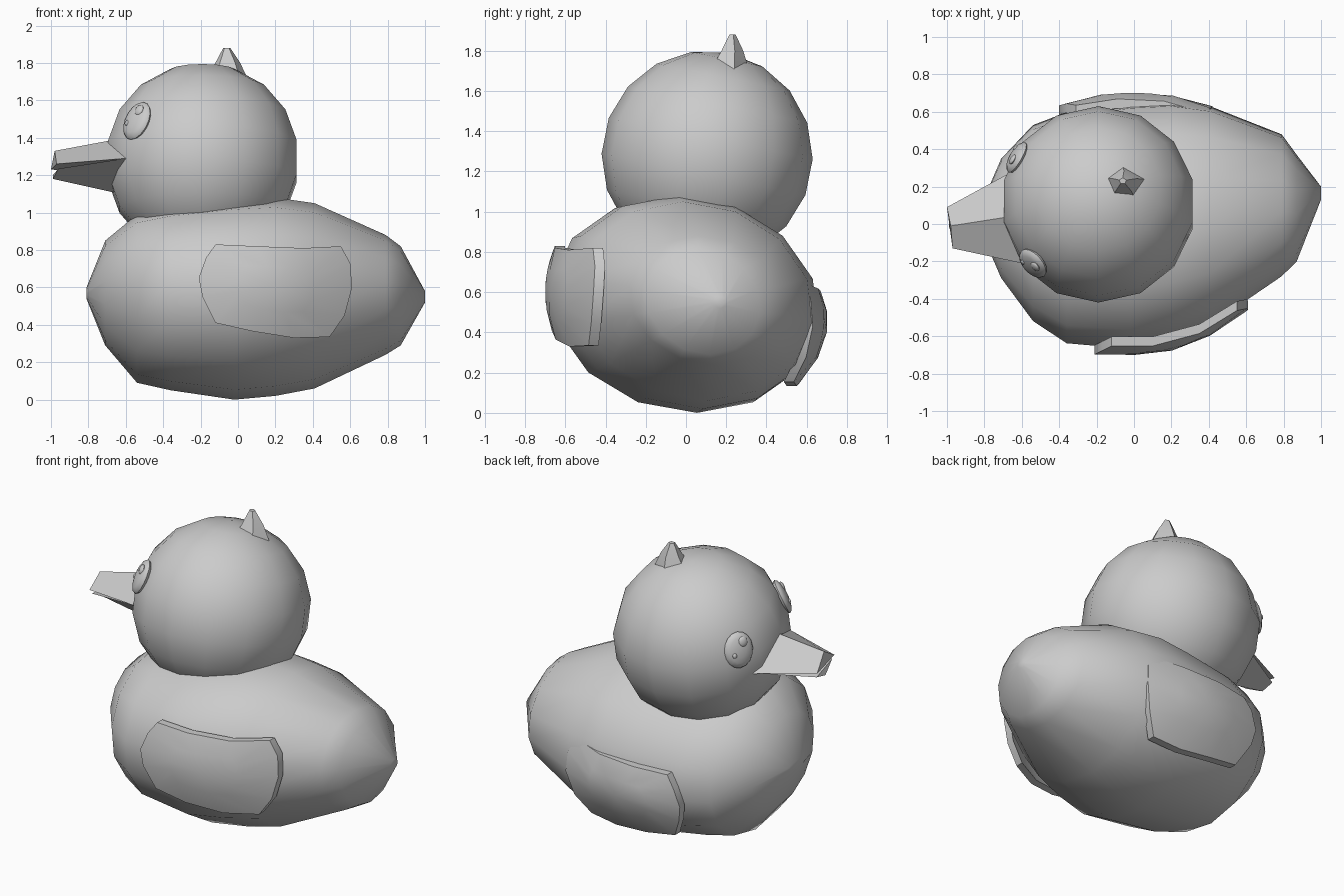
import bpy, bmesh, math
from mathutils import Vector, Matrix

if "Cube" in bpy.data.objects:
    bpy.data.objects.remove(bpy.data.objects["Cube"])


def finish(name, bm, angle=35):
    bmesh.ops.recalc_face_normals(bm, faces=bm.faces)
    me = bpy.data.meshes.new(name)
    bm.to_mesh(me)
    bm.free()
    ob = bpy.data.objects.new(name, me)
    bpy.context.collection.objects.link(ob)
    bpy.ops.object.select_all(action='DESELECT')
    ob.select_set(True)
    bpy.context.view_layer.objects.active = ob
    if angle:
        bpy.ops.object.shade_smooth_by_angle(angle=math.radians(angle))
    return ob


def loft(bm, rings):
    """Skin a list of equal-length point rings and cap the ends."""
    loops = [[bm.verts.new(p) for p in r] for r in rings]
    n = len(loops[0])
    for a, b in zip(loops, loops[1:]):
        for i in range(n):
            bm.faces.new((a[i], a[(i + 1) % n], b[(i + 1) % n], b[i]))
    bm.faces.new(loops[0])
    bm.faces.new(loops[-1])


# Body: rings along x as (x, y min, y max, z min, z max), leaning slightly
sections = [
    (-0.81, -0.06, 0.12, 0.54, 0.60), (-0.71, -0.29, 0.35, 0.29, 0.85),
    (-0.54, -0.52, 0.53, 0.09, 0.99), (-0.36, -0.64, 0.60, 0.05, 1.03),
    (-0.02, -0.67, 0.65, 0.00, 1.07), (0.20, -0.62, 0.66, 0.02, 1.08),
    (0.41, -0.54, 0.63, 0.06, 1.05), (0.79, -0.28, 0.48, 0.24, 0.88),
    (0.87, -0.20, 0.37, 0.29, 0.82), (1.00, 0.13, 0.20, 0.52, 0.58)]
N = 14
bm = bmesh.new()
rings = []
for x, y0, y1, z0, z1 in sections:
    ring = []
    for i in range(N):
        a = math.tau * i / N
        dz = (z1 - z0) / 2 * math.cos(a)
        ring.append((x, (y0 + y1) / 2 + (y1 - y0) / 2 * math.sin(a) - 0.12 * dz,
                     (z0 + z1) / 2 + dz))
    rings.append(ring)
loft(bm, rings)
finish("body", bm, 40)

# Head
HEAD = Vector((-0.19, 0.105, 1.275))
bm = bmesh.new()
bmesh.ops.create_uvsphere(bm, u_segments=14, v_segments=9, radius=0.525,
                          matrix=Matrix.Translation(HEAD) @ Matrix.Rotation(-0.2, 4, 'X'))
finish("head", bm, 40)

# Wings: curved plates following the body sides
outline = [(-0.12, 0.83), (0.1, 0.82), (0.35, 0.81), (0.55, 0.82), (0.6, 0.73),
           (0.61, 0.6), (0.57, 0.45), (0.49, 0.335), (0.3, 0.33), (0.08, 0.365),
           (-0.12, 0.41), (-0.19, 0.55), (-0.21, 0.65), (-0.17, 0.76)]


def near_y(x, z):
    return -0.70 + 0.69 * max(0, x - 0.02) ** 2 + 0.9 * (z - 0.6) ** 2


def far_y(x, z):
    return 0.705 - 0.42 * x * x - 1.4 * max(0, 0.46 - z) ** 2 - 1.5 * max(0, z - 0.46) ** 2


def wing(name, surf, dx, dz, slope, side):
    bm = bmesh.new()
    pts = [(x + dx, z + dz + slope * (x + dx)) for x, z in outline]
    cx = sum(p[0] for p in pts) / len(pts)
    cz = sum(p[1] for p in pts) / len(pts)
    layers = []
    for depth in (0, 0.05):
        rim, mid = [], []
        for x, z in pts:
            mx, mz = cx + (x - cx) * 0.5, cz + (z - cz) * 0.5
            rim.append(bm.verts.new((x, surf(x, z) - side * depth, z)))
            mid.append(bm.verts.new((mx, surf(mx, mz) - side * depth, mz)))
        c = bm.verts.new((cx, surf(cx, cz) - side * depth, cz))
        n = len(rim)
        for i in range(n):
            j = (i + 1) % n
            bm.faces.new((rim[i], rim[j], mid[j], mid[i]))
            bm.faces.new((mid[i], mid[j], c))
        layers.append(rim)
    a, b = layers
    for i in range(len(a)):
        j = (i + 1) % len(a)
        bm.faces.new((a[i], a[j], b[j], b[i]))
    finish(name, bm, 35)


wing("near_wing", near_y, 0, 0, 0, -1)
wing("far_wing", far_y, -0.19, -0.205, 0.08, 1)

# Beak: two triangular halves, slightly open at the tip
beaks = {
    "upper_beak": ([(-0.60, -0.21, 1.29), (-0.66, 0.04, 1.39), (-0.67, 0.27, 1.21)],
                   [(-0.97, -0.13, 1.26), (-0.98, -0.01, 1.33), (-1.0, 0.09, 1.23)]),
    "lower_beak": ([(-0.60, -0.21, 1.29), (-0.63, 0.02, 1.10), (-0.67, 0.26, 1.21)],
                   [(-0.96, -0.12, 1.235), (-0.99, -0.01, 1.18), (-0.99, 0.08, 1.20)])}
for name, (base, tip) in beaks.items():
    bm = bmesh.new()
    # extend the root into the head
    root = [(HEAD + (Vector(p) - HEAD) * 0.8) for p in base]
    loft(bm, [root, base, tip])
    finish(name, bm, 0)


# Eyes: flattened spheres with two small highlights
def eye(name, pos):
    pos = Vector(pos)
    n = (pos - HEAD).normalized()
    right = Vector((0, 0, 1)).cross(n).normalized()
    up = n.cross(right)
    frame = Matrix((right, up, n)).transposed().to_4x4()
    parts = [("", 0, 0, 0, 0.092, 0.11, 0.035),
             ("_large_highlight", 0.02, 0.05, 0.026, 0.029, 0.032, 0.014),
             ("_small_highlight", -0.04, -0.025, 0.028, 0.014, 0.016, 0.010)]
    for suffix, u, v, w, a, b, c in parts:
        bm = bmesh.new()
        m = (Matrix.Translation(pos + right * u + up * v + n * w) @ frame
             @ Matrix.Diagonal((a, b, c, 1)))
        bmesh.ops.create_uvsphere(bm, u_segments=16, v_segments=8, radius=1, matrix=m)
        finish(name + suffix, bm, 45)


eye("near_eye", (-0.54, -0.21, 1.49))
eye("far_eye", (-0.625, 0.355, 1.385))

# Tuft on top of the head
bm = bmesh.new()
tuft = []
for x, y, z, r in ((-0.06, 0.21, 1.71, 0.12), (-0.055, 0.225, 1.80, 0.07),
                   (-0.06, 0.23, 1.88, 0.02)):
    tuft.append([(x + r * math.cos(math.tau * i / 5 + 0.3),
                  y + 0.85 * r * math.sin(math.tau * i / 5 + 0.3), z) for i in range(5)])
loft(bm, tuft)
finish("tuft", bm, 50)
